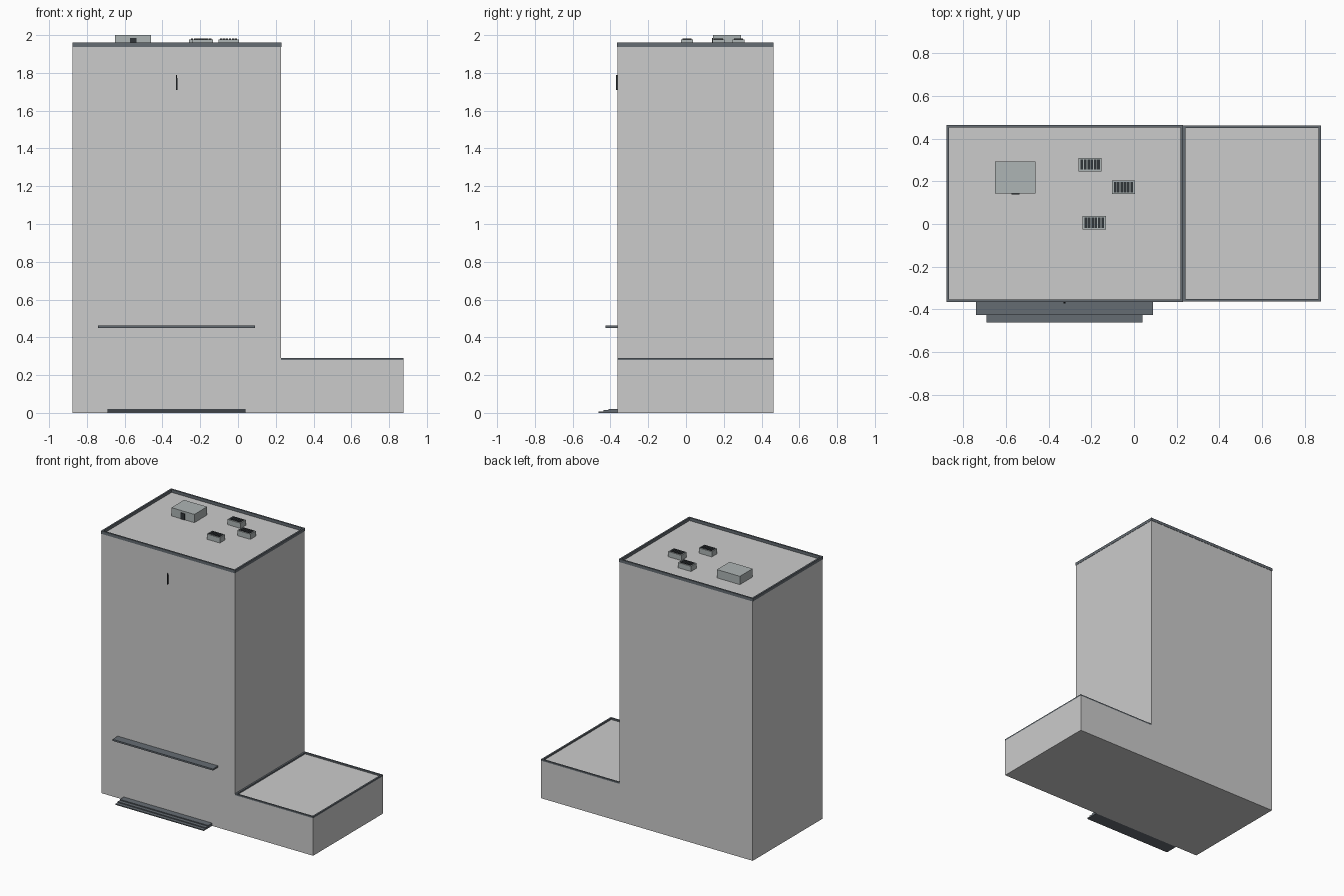
import bpy, bmesh

if "Cube" in bpy.data.objects:
    bpy.data.objects.remove(bpy.data.objects["Cube"])


def material(name, rgb):
    m = bpy.data.materials.new(name)
    m.diffuse_color = (*rgb, 1)
    m.use_nodes = True
    m.node_tree.nodes["Principled BSDF"].inputs["Base Color"].default_value = m.diffuse_color
    return m


TRIM = material("dark_trim", (0.13, 0.15, 0.17))
BLACK = material("black_metal", (0.03, 0.035, 0.04))
PALE = material("pale_metal", (0.42, 0.46, 0.46))


def finish(name, bm, mat=None):
    bmesh.ops.recalc_face_normals(bm, faces=bm.faces)
    me = bpy.data.meshes.new(name)
    bm.to_mesh(me)
    bm.free()
    ob = bpy.data.objects.new(name, me)
    bpy.context.collection.objects.link(ob)
    if mat:
        me.materials.append(mat)
    return ob


def box(name, x, y, z, mat=None):
    bm = bmesh.new()
    bmesh.ops.create_cube(bm, size=1)
    for v in bm.verts:
        v.co = [r[0] if c < 0 else r[1] for r, c in zip((x, y, z), v.co)]
    return finish(name, bm, mat)


def prism(name, points, direction, mat=None):
    bm = bmesh.new()
    face = bm.faces.new([bm.verts.new(p) for p in points])
    ext = bmesh.ops.extrude_face_region(bm, geom=[face])["geom"]
    bmesh.ops.translate(bm, vec=direction,
                        verts=[g for g in ext if isinstance(g, bmesh.types.BMVert)])
    return finish(name, bm, mat)


def parapet(name, x, y, z, t=0.012):
    # mitred rectangular ring
    bm = bmesh.new()
    loops = []
    for inset, h in ((0, z[0]), (0, z[1]), (t, z[1]), (t, z[0])):
        xa, xb, ya, yb = x[0] + inset, x[1] - inset, y[0] + inset, y[1] - inset
        loops.append([bm.verts.new((px, py, h)) for px, py in
                      ((xa, ya), (xb, ya), (xb, yb), (xa, yb))])
    for i in range(4):
        a, b = loops[i], loops[(i + 1) % 4]
        for j in range(4):
            k = (j + 1) % 4
            bm.faces.new((a[j], a[k], b[k], b[j]))
    return finish(name, bm, TRIM)


X0, XM, X1 = -0.875, 0.228, 0.875
FRONT, BACK = -0.363, 0.462
ROOF, LOW_ROOF = 1.938, 0.28

# tower and low wing as one L-shaped mass
profile = [(X0, 0), (X1, 0), (X1, LOW_ROOF), (XM, LOW_ROOF), (XM, ROOF), (X0, ROOF)]
prism("building_body", [(x, FRONT, z) for x, z in profile], (0, BACK - FRONT, 0))

# roof edges
parapet("tower_parapet", (X0 - 0.002, XM + 0.002), (FRONT - 0.002, BACK + 0.002), (ROOF, 1.96))
parapet("wing_parapet", (XM, X1), (FRONT, BACK), (LOW_ROOF, 0.291))

# stair housing with door
box("roof_stair_housing", (-0.65, -0.46), (0.142, 0.292), (ROOF, 2.0), PALE)
box("roof_door", (-0.573, -0.537), (0.138, 0.143), (ROOF, 1.985), BLACK)

# roof air units with slatted tops
for i, (cx, cy) in enumerate(((-0.205, 0.278), (-0.05, 0.172), (-0.186, 0.006))):
    box(f"air_unit_{i}", (cx - 0.054, cx + 0.054), (cy - 0.032, cy + 0.032), (ROOF, 1.977), PALE)
    for s in range(6):
        sx = cx + (s - 2.5) * 0.0155
        box(f"air_unit_slat_{i}_{s}", (sx - 0.006, sx + 0.006),
            (cy - 0.024, cy + 0.024), (1.976, 1.981), BLACK)

# entrance canopy
box("entrance_canopy", (-0.74, 0.09), (-0.425, FRONT), (0.45, 0.462), TRIM)

# entrance steps
steps = [(FRONT, 0), (-0.462, 0), (-0.462, 0.007), (-0.436, 0.007), (-0.436, 0.014),
         (-0.41, 0.014), (-0.41, 0.021), (FRONT, 0.021)]
prism("entrance_steps", [(-0.69, y, z) for y, z in steps], (0.73, 0, 0), TRIM)

# small pointed wall marker near the top
marker = [(-0.329, 1.71), (-0.321, 1.71), (-0.321, 1.765), (-0.323, 1.79),
          (-0.327, 1.79), (-0.329, 1.765)]
prism("wall_marker", [(x, -0.371, z) for x, z in marker], (0, 0.008, 0), BLACK)
